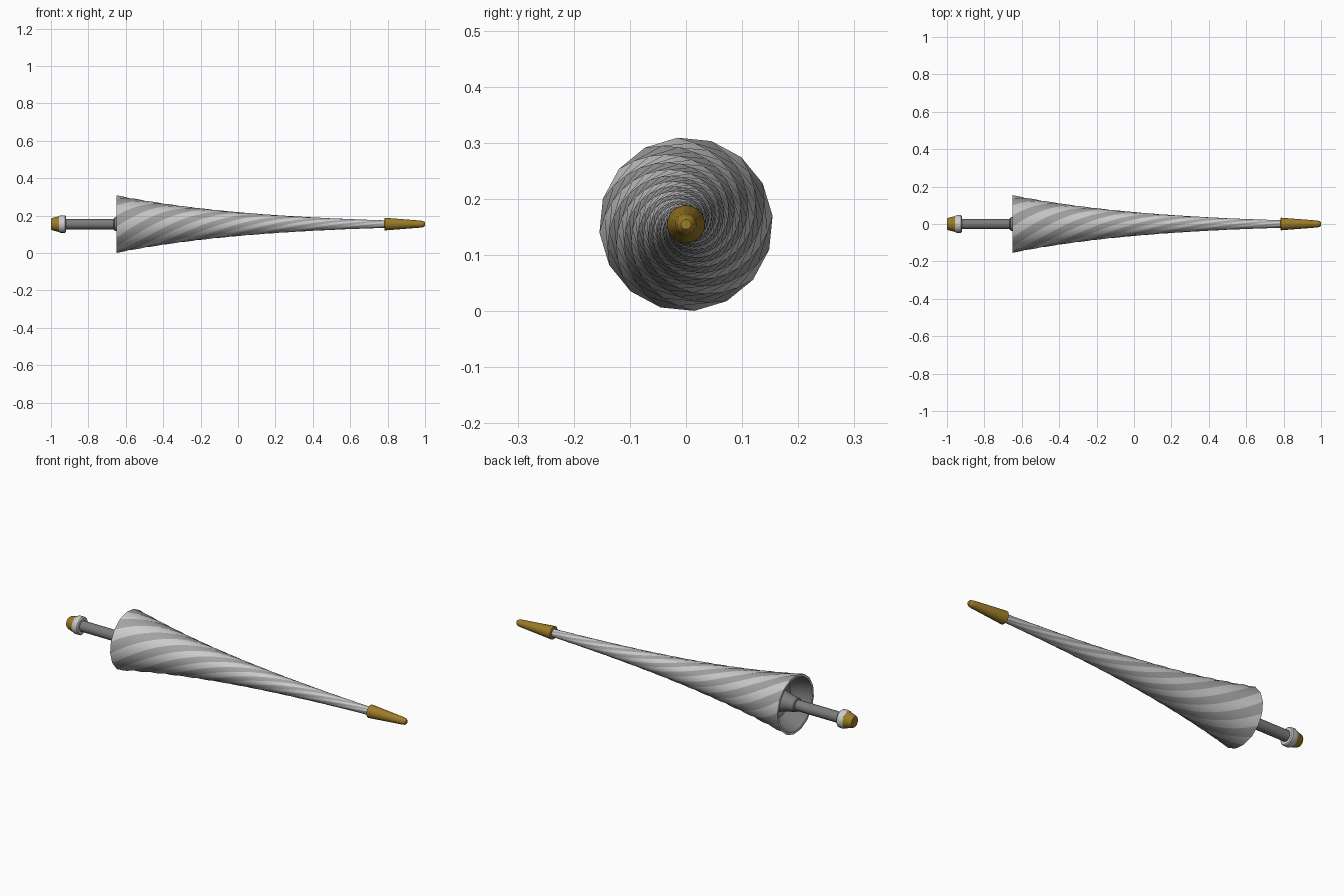
import bpy, bmesh, math

if "Cube" in bpy.data.objects:
    bpy.data.objects.remove(bpy.data.objects["Cube"])

CZ = 0.155          # height of the lance axis
SIDES = 16
STEP = 2 * math.pi / SIDES
PHASE = math.radians(5.5)


def material(name, rgb):
    m = bpy.data.materials.new(name)
    m.diffuse_color = (*rgb, 1)
    m.use_nodes = True
    m.node_tree.nodes["Principled BSDF"].inputs["Base Color"].default_value = m.diffuse_color
    return m


light = material("light_grey", (0.7, 0.7, 0.7))
mid = material("mid_grey", (0.36, 0.36, 0.36))
dark = material("dark_grey", (0.2, 0.2, 0.2))
gold = material("gold", (0.34, 0.2, 0.02))


def lathe(name, profile, mats, pick=None):
    """Revolve (x, radius, twist) rings about the x axis and cap both ends."""
    bm = bmesh.new()
    rings = []
    for x, r, twist in profile:
        angles = [PHASE + twist + k * STEP for k in range(SIDES)]
        rings.append([bm.verts.new((x, r * math.cos(a), CZ + r * math.sin(a))) for a in angles])
    for i in range(len(rings) - 1):
        a, b = rings[i], rings[i + 1]
        for k in range(SIDES):
            n = (k + 1) % SIDES
            f = bm.faces.new((a[k], a[n], b[n], b[k]))
            if pick:
                f.material_index = pick(i, k)
    bm.faces.new(rings[0])
    bm.faces.new(rings[-1])
    bmesh.ops.recalc_face_normals(bm, faces=bm.faces)
    me = bpy.data.meshes.new(name)
    bm.to_mesh(me)
    bm.free()
    for m in mats:
        me.materials.append(m)
    ob = bpy.data.objects.new(name, me)
    bpy.context.collection.objects.link(ob)
    bpy.ops.object.select_all(action='DESELECT')
    ob.select_set(True)
    bpy.context.view_layer.objects.active = ob
    bpy.ops.object.shade_smooth_by_angle(angle=math.radians(35))
    return ob


def plain(points):
    return [(x, r, 0) for x, r in points]


# Flared body with spiral stripes, then the hollow bowl and hub behind the rim
N = 32
body = []
for i in range(N, -1, -1):
    t = 1.44 * i / N
    body.append((-0.65 + t, 0.155 * math.exp(-1.3 * t - 0.08 * t * t), -i * STEP / 2))
body += plain([(-0.65, 0.143), (-0.59, 0.125), (-0.55, 0.10), (-0.54, 0.075),
               (-0.57, 0.055), (-0.62, 0.042), (-0.66, 0.036), (-0.665, 0.027)])
lathe("striped_body", body, [light, mid, dark],
      lambda i, k: k % 2 if i < N else (0 if i == N else 2))

# Handle shaft
lathe("handle", plain([(-0.93, 0.028), (-0.60, 0.028)]), [dark])

# Pommel collar and cap
lathe("pommel_collar", plain([(-0.957, 0.043), (-0.95, 0.047), (-0.925, 0.047), (-0.92, 0.042)]), [light])
lathe("pommel_cap", plain([(-1.0, 0.028), (-0.993, 0.033), (-0.955, 0.043)]), [gold])

# Tapered metal tip
lathe("tip", plain([(0.783, 0.030), (0.785, 0.034), (0.975, 0.019), (0.992, 0.016), (1.0, 0.009)]), [gold])
